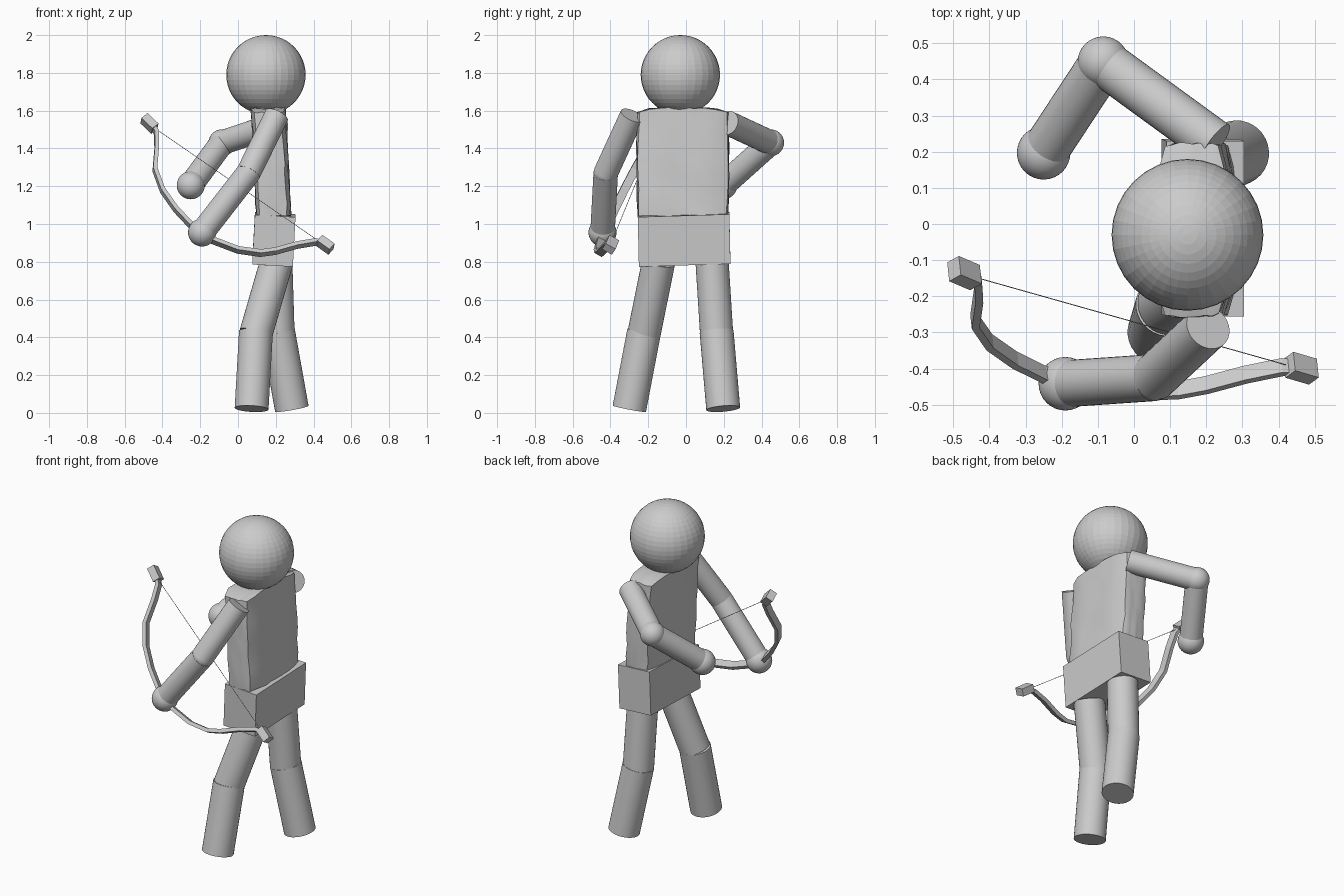
import bpy, bmesh, math, random
from mathutils import Vector

if "Cube" in bpy.data.objects:
    bpy.data.objects.remove(bpy.data.objects["Cube"])

random.seed(4)
grey = bpy.data.materials.new("light grey")
grey.diffuse_color = (0.6, 0.6, 0.6, 1)
grey.use_nodes = True
grey.node_tree.nodes["Principled BSDF"].inputs["Base Color"].default_value = grey.diffuse_color


def finish(obj, name, smooth=True):
    obj.name = name
    obj.data.materials.append(grey)
    if smooth:
        bpy.context.view_layer.objects.active = obj
        bpy.ops.object.select_all(action='DESELECT')
        obj.select_set(True)
        bpy.ops.object.shade_smooth_by_angle(angle=math.radians(30))
    return obj


def from_bmesh(bm, name, smooth=False):
    bmesh.ops.recalc_face_normals(bm, faces=bm.faces)
    mesh = bpy.data.meshes.new(name)
    bm.to_mesh(mesh)
    bm.free()
    obj = bpy.data.objects.new(name, mesh)
    bpy.context.collection.objects.link(obj)
    return finish(obj, name, smooth)


def ball(name, centre, r):
    bpy.ops.mesh.primitive_uv_sphere_add(segments=32, ring_count=24, radius=r, location=centre)
    return finish(bpy.context.object, name, False if r > 0.1 else True)


def limb(name, a, b, r, sides=32):
    a, b = Vector(a), Vector(b)
    bpy.ops.mesh.primitive_cylinder_add(vertices=sides, radius=r, depth=(b - a).length,
                                        location=(a + b) / 2)
    obj = bpy.context.object
    obj.rotation_euler = (b - a).to_track_quat('Z', 'Y').to_euler()
    return finish(obj, name)


# Head
ball("head", (0.148, -0.03, 1.79), 0.21)

# Legs: hip, knee, foot
for side, hip, knee, foot in (
        ("front", (0.205, -0.145, 0.80), (0.095, -0.222, 0.42), (0.072, -0.30, 0.022)),
        ("rear", (0.20, 0.138, 0.80), (0.212, 0.162, 0.42), (0.285, 0.197, 0.022))):
    limb(side + "_thigh", hip, knee, 0.088)
    limb(side + "_shin", (Vector(knee) + Vector((0, 0, 0.01))), foot, 0.09)

# Arms: shoulder, elbow, hand
for side, shoulder, elbow, hand, joint in (
        ("front", (0.205, -0.285, 1.575), (0.055, -0.425, 1.27), (-0.19, -0.442, 0.955), 0.064),
        ("rear", (0.225, 0.222, 1.535), (-0.085, 0.448, 1.43), (-0.25, 0.197, 1.205), 0.071)):
    limb(side + "_upper_arm", shoulder, elbow, 0.065)
    limb(side + "_forearm", elbow, hand, 0.065)
    ball(side + "_elbow", elbow, joint)
    ball(side + "_hand", hand, 0.074)

# Hips: slightly sheared box
bm = bmesh.new()
bmesh.ops.create_cube(bm, size=1)
for v in bm.verts:
    top = v.co.z > 0
    v.co = Vector(((0.197 if top else 0.183) + v.co.x * 0.215,
                   (-0.013 if top else -0.007) + v.co.y * 0.485,
                   (1.05 if top else 0.787) + v.co.x * -0.012 + v.co.y * 0.015))
from_bmesh(bm, "hips")

# Torso: tapered, rounded and slightly crumpled block
bm = bmesh.new()
bmesh.ops.create_cube(bm, size=2)
bmesh.ops.subdivide_edges(bm, edges=bm.edges[:], cuts=7, use_grid_fill=True)
for v in bm.verts:
    x, y, z = v.co
    t = (z + 1) / 2
    edge = 1 - 0.22 * abs(y) ** 6
    shoulder = 0.025 * abs(y) ** 5 * t ** 4
    v.co = Vector((0.188 - 0.028 * t + x * 0.092 * edge,
                   -0.017 + y * (0.238 + 0.006 * math.sin(3 * t)) * (1 - 0.03 * abs(x) ** 6),
                   1.045 + 0.57 * t - shoulder))
    v.co += Vector([random.uniform(-0.004, 0.004) for i in range(3)])
from_bmesh(bm, "torso", True)

# Bow: rectangular section swept along a curve lying in one tilted plane
NORMAL = Vector((-0.093, 0.867, -0.49)).normalized()


def on_plane(x, z):
    return Vector((x, -0.15 + (0.093 * (x + 0.43) + 0.49 * (z - 1.5)) / 0.867, z))


def sweep(name, path, width, thick):
    bm = bmesh.new()
    pts = [on_plane(*p) for p in path]
    rings = []
    for i, p in enumerate(pts):
        tangent = (pts[min(i + 1, len(pts) - 1)] - pts[max(i - 1, 0)]).normalized()
        side = tangent.cross(NORMAL).normalized() * thick / 2
        n = NORMAL * width / 2
        rings.append([bm.verts.new(p + o) for o in (side + n, side - n, -side - n, n - side)])
    for a, b in zip(rings, rings[1:]):
        for k in range(4):
            bm.faces.new((a[k], a[(k + 1) % 4], b[(k + 1) % 4], b[k]))
    bm.faces.new(rings[0])
    bm.faces.new(rings[-1])
    return from_bmesh(bm, name)


sweep("bow_limbs", [(-0.455, 1.525), (-0.432, 1.485), (-0.43, 1.41), (-0.44, 1.29), (-0.40, 1.18),
                    (-0.33, 1.08), (-0.25, 0.995), (-0.15, 0.92), (0, 0.863), (0.12, 0.846),
                    (0.20, 0.857), (0.31, 0.888), (0.41, 0.905), (0.455, 0.893)], 0.045, 0.022)
sweep("upper_bow_tip", [(-0.498, 1.56), (-0.44, 1.505)], 0.06, 0.045)
sweep("lower_bow_tip", [(0.43, 0.913), (0.495, 0.867)], 0.06, 0.045)

# Bow string
limb("bow_string", on_plane(-0.43, 1.50), on_plane(0.42, 0.915), 0.0015, 6)
